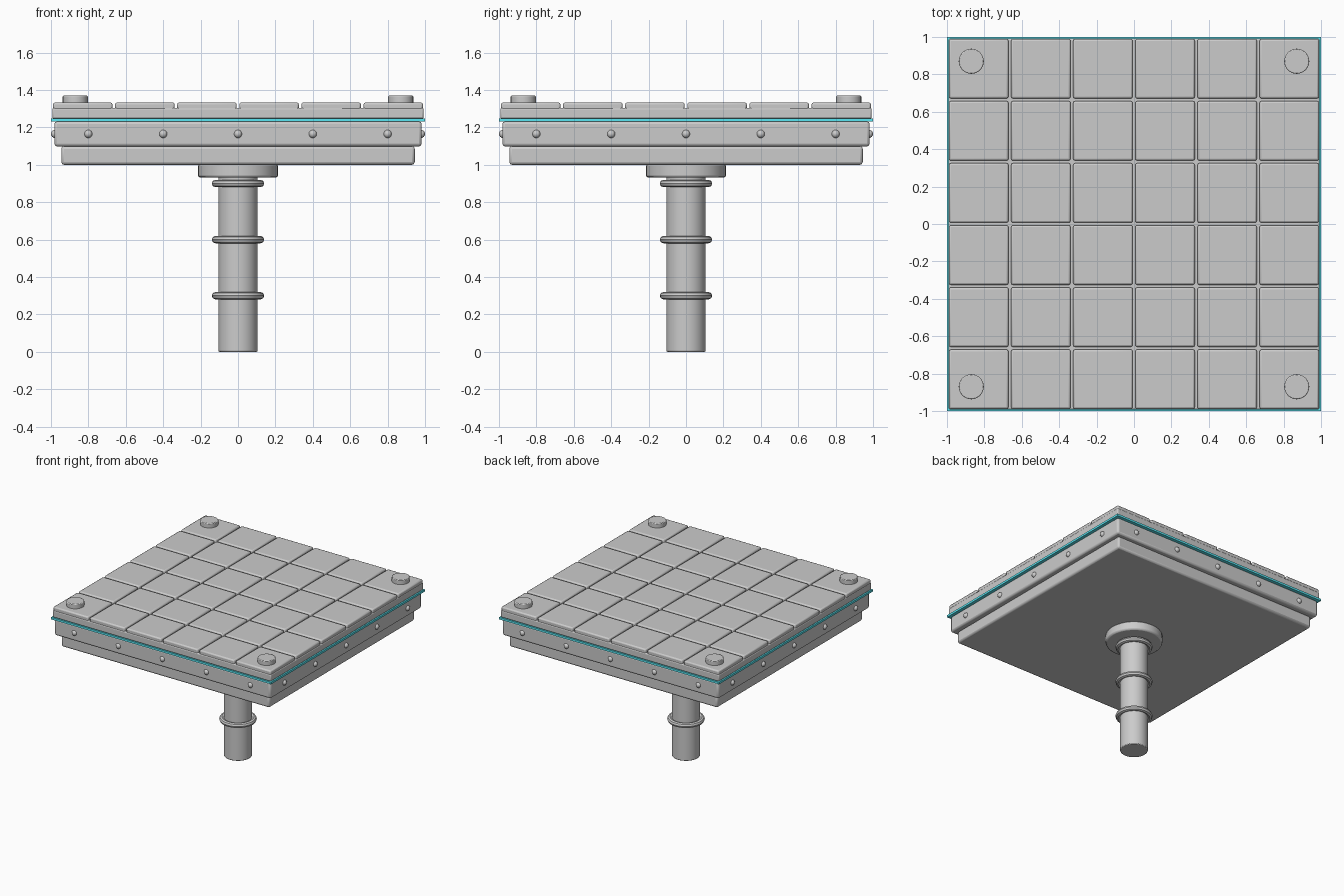
import bpy, math

if "Cube" in bpy.data.objects:
    bpy.data.objects.remove(bpy.data.objects["Cube"])


def finish(ob, name, bevel=0.0, segs=2):
    ob.name = name
    if bevel:
        m = ob.modifiers.new("Bevel", "BEVEL")
        m.width, m.segments, m.limit_method = bevel, segs, "ANGLE"
    bpy.ops.object.shade_smooth_by_angle(angle=math.radians(35))
    return ob


def slab(name, half, z0, z1, bevel=0.0, x=0, y=0):
    bpy.ops.mesh.primitive_cube_add(size=1, location=(x, y, (z0 + z1) / 2))
    ob = bpy.context.object
    ob.scale = (half * 2, half * 2, z1 - z0)
    bpy.ops.object.transform_apply(location=False, rotation=False, scale=True)
    return finish(ob, name, bevel)


def disc(name, r, z0, z1, bevel=0.0, x=0, y=0):
    bpy.ops.mesh.primitive_cylinder_add(vertices=32, radius=r, depth=z1 - z0,
                                        location=(x, y, (z0 + z1) / 2))
    return finish(bpy.context.object, name, bevel)


# Support column, its collar and three rings
disc("column", 0.105, 0.0, 0.96, 0.006)
disc("column_collar", 0.214, 0.932, 1.005, 0.012)
for i, z in enumerate((0.3, 0.6, 0.9)):
    bpy.ops.mesh.primitive_torus_add(major_radius=0.12, minor_radius=0.02, location=(0, 0, z),
                                     major_segments=32, minor_segments=8)
    finish(bpy.context.object, f"column_ring_{i}")

# Stacked platform slabs
slab("lower_slab", 0.945, 1.0, 1.1, 0.015)
slab("main_slab", 0.982, 1.098, 1.232, 0.015)
slab("top_plate", 0.992, 1.247, 1.304, 0.008)

# Glowing edge strip
strip = slab("edge_strip", 1.0, 1.231, 1.248)
mat = bpy.data.materials.new("cyan_glow")
mat.diffuse_color = (0.1, 0.8, 0.9, 1)
mat.use_nodes = True
mat.node_tree.nodes["Principled BSDF"].inputs["Base Color"].default_value = mat.diffuse_color
strip.data.materials.append(mat)

# Six by six floor tiles
pitch = 0.332
for i in range(6):
    for j in range(6):
        slab(f"tile_{i}_{j}", 0.159, 1.29, 1.333, 0.01,
             (i - 2.5) * pitch, (j - 2.5) * pitch)

# Corner caps
for sx in (-1, 1):
    for sy in (-1, 1):
        disc(f"corner_cap_{sx}_{sy}", 0.067, 1.325, 1.37, 0.005, sx * 0.87, sy * 0.87)

# Rivets along all four sides
for side in range(4):
    a = side * math.pi / 2
    for k in range(5):
        u, v = (k - 2) * 0.4, -0.978
        loc = (u * math.cos(a) - v * math.sin(a), u * math.sin(a) + v * math.cos(a), 1.165)
        bpy.ops.mesh.primitive_uv_sphere_add(segments=16, ring_count=8, radius=0.022, location=loc)
        finish(bpy.context.object, f"rivet_{side}_{k}")
